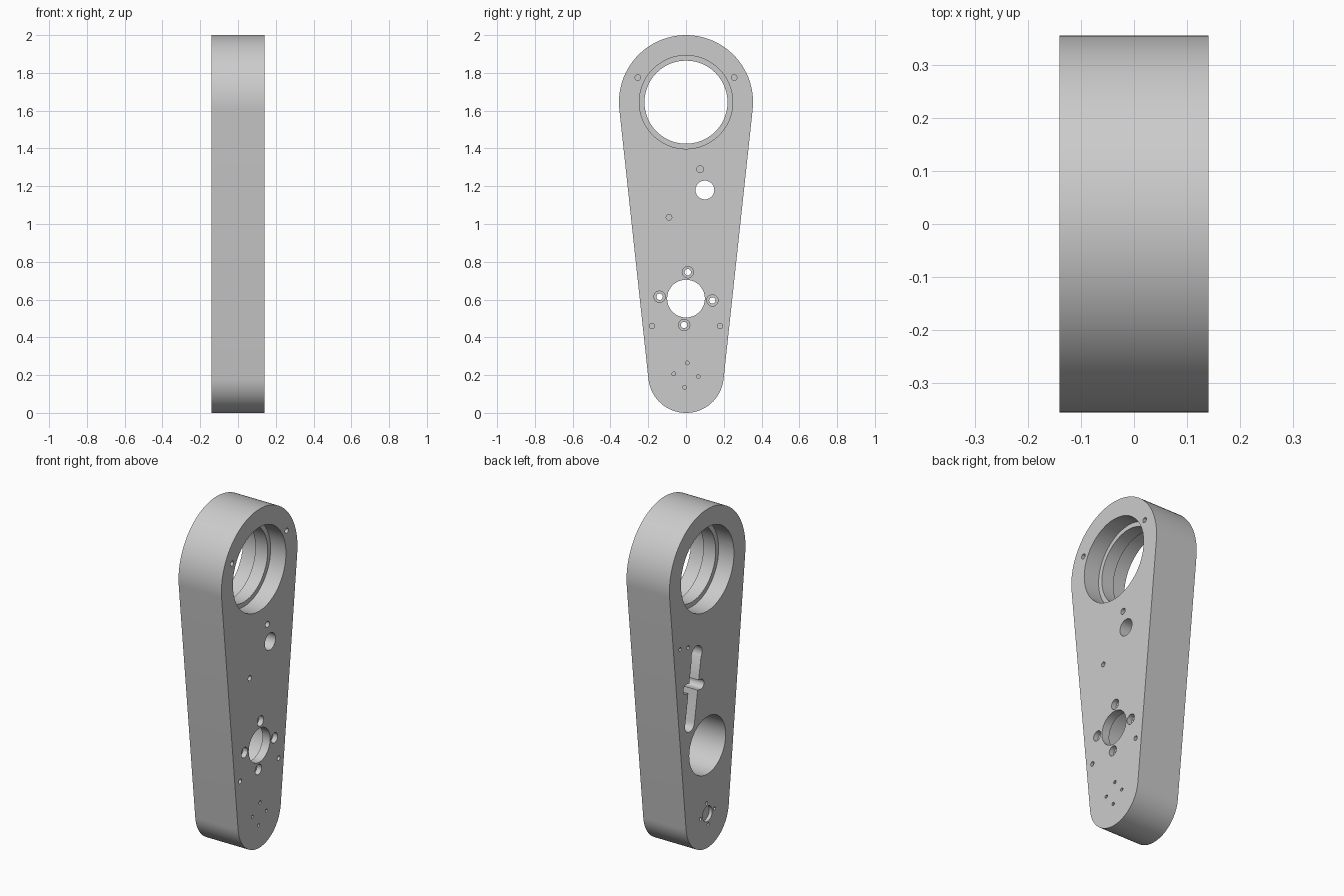
import bpy, bmesh
from math import sin, cos, asin, pi, atan2, hypot, radians

cube = bpy.data.objects.get("Cube")
if cube:
    bpy.data.objects.remove(cube, do_unlink=True)

HALF = 0.14                      # half thickness of the plate
TOP_Z, TOP_R = 1.645, 0.355      # large end
LOW_Z, LOW_R = 0.2, 0.2          # small end

metal = bpy.data.materials.new("plain_grey_metal")
metal.use_nodes = True
grey = (0.6, 0.6, 0.6, 1)
metal.diffuse_color = grey
metal.node_tree.nodes["Principled BSDF"].inputs["Base Color"].default_value = grey


def arc(y, z, r, start, end, n):
    return [(y + r * cos(start + (end - start) * i / n),
             z + r * sin(start + (end - start) * i / n)) for i in range(n + 1)]


def prism(name, outline, x0, x1):
    """Extrude a closed (y, z) outline along x."""
    bm = bmesh.new()
    base = bm.faces.new([bm.verts.new((x0, y, z)) for y, z in outline])
    ext = bmesh.ops.extrude_face_region(bm, geom=[base])["geom"]
    bmesh.ops.translate(bm, vec=(x1 - x0, 0, 0),
                        verts=[v for v in ext if isinstance(v, bmesh.types.BMVert)])
    bmesh.ops.recalc_face_normals(bm, faces=bm.faces)
    mesh = bpy.data.meshes.new(name)
    bm.to_mesh(mesh)
    bm.free()
    mesh.materials.append(metal)
    obj = bpy.data.objects.new(name, mesh)
    bpy.context.collection.objects.link(obj)
    return obj


# Tapered plate: two round ends joined by tangent sides
tilt = asin((TOP_R - LOW_R) / (TOP_Z - LOW_Z))
plate = prism("tapered_housing_plate",
              arc(0, TOP_Z, TOP_R, -tilt, pi + tilt, 48)
              + arc(0, LOW_Z, LOW_R, pi + tilt, 2 * pi - tilt, 36), -HALF, HALF)
bpy.context.view_layer.objects.active = plate
plate.select_set(True)


def cut(outline, side, depth):
    """Sink an outline into the plate from side +1 or -1."""
    cutter = prism("cutter", outline, side * (HALF + 0.02), side * (HALF - depth))
    cutter.hide_render = True
    mod = plate.modifiers.new("cut", "BOOLEAN")
    mod.operation = "DIFFERENCE"
    mod.solver = "EXACT"
    mod.object = cutter
    bpy.ops.object.modifier_apply(modifier=mod.name)
    bpy.data.objects.remove(cutter, do_unlink=True)


def hole(y, z, r, side, depth, n=16):
    cut(arc(y, z, r, 0, 2 * pi, n)[:-1], side, depth)


def slot(a, b, r, side, depth):
    t = atan2(b[1] - a[1], b[0] - a[0])
    cut(arc(*b, r, t - pi / 2, t + pi / 2, 12)
        + arc(*a, r, t + pi / 2, t + 3 * pi / 2, 12), side, depth)


def ring(z, radius, turn):
    return [(radius * cos(radians(turn + 90 * i)),
             z + radius * sin(radians(turn + 90 * i))) for i in range(4)]


THROUGH = 2 * HALF + 0.02

# Main bore: seat on each side with a narrow lip between
hole(0, TOP_Z, 0.22, 1, THROUGH, 48)
for side in (1, -1):
    hole(0, TOP_Z, 0.2475, side, 0.1, 48)

# Motor pocket, shaft opening and counterbored screw holes
hole(0, 0.605, 0.17, -1, 0.23, 48)
hole(0, 0.605, 0.1, 1, 0.1, 36)
for y, z in ring(0.605, 0.14, -4):
    hole(y, z, 0.017, 1, 0.1)
    hole(y, z, 0.03, 1, 0.03, 20)

# Slanted slot with a crossing slot, and its through hole
upper, lower = (0.1, 1.18), (0.165, 0.79)
slot(upper, lower, 0.044, -1, 0.2)
slot((0.06, 0.988), (0.197, 1.011), 0.028, -1, 0.2)
hole(*upper, 0.05, 1, THROUGH, 24)

# Shallow pocket in the small end, with a screw ring on both faces
hole(0, 0.2, 0.045, -1, 0.02, 24)
for side in (1, -1):
    for y, z in ring(0.2, 0.065, -6):
        hole(y, z, 0.01, side, 0.08, 12)

# Small blind holes
for s in (1, -1):
    hole(s * 0.255, 1.775, 0.015, 1, 0.1)
    hole(s * 0.18, 0.46, 0.014, 1, 0.1)
hole(0.075, 1.29, 0.018, 1, 0.1)
hole(-0.09, 1.035, 0.015, 1, 0.1)
hole(0.255, 1.268, 0.011, -1, 0.08, 12)
hole(0.18, 1.25, 0.011, -1, 0.08, 12)

bpy.ops.object.shade_smooth_by_angle(angle=radians(30))
